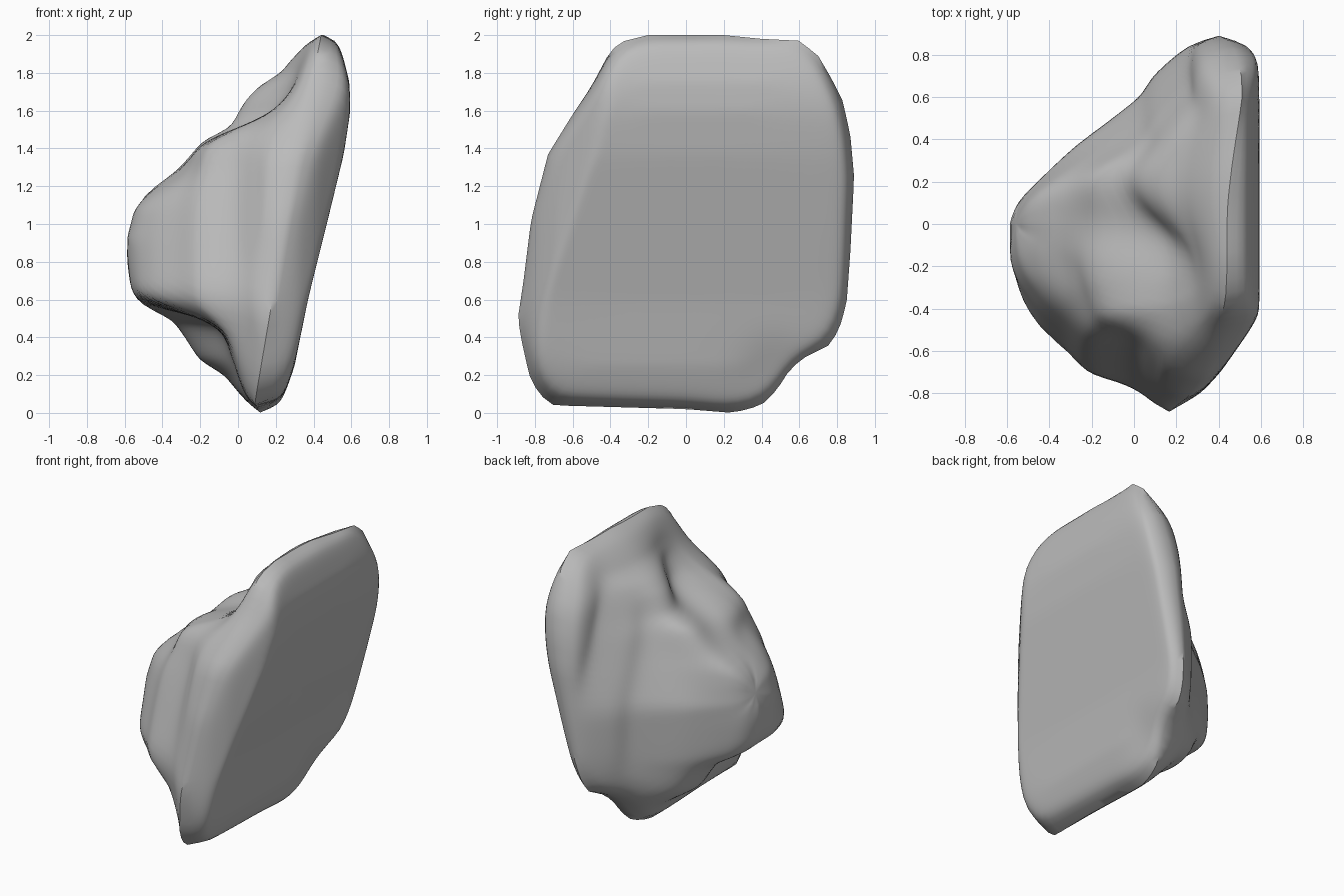
import bpy, bmesh, math
from mathutils import Vector

cube = bpy.data.objects.get("Cube")
if cube:
    bpy.data.objects.remove(cube, do_unlink=True)

# Outline of the broad flat face, as (y, z)
OUTLINE = [(-.2, 2), (.2, 2), (.4, 1.98), (.6, 1.97), (.7, 1.89), (.77, 1.77), (.83, 1.65),
           (.87, 1.47), (.89, 1.25), (.87, .85), (.85, .58), (.81, .44), (.76, .36), (.62, .29),
           (.55, .23), (.48, .12), (.4, .04), (.25, 0), (0, .02), (-.7, .04), (-.78, .1),
           (-.83, .2), (-.87, .38), (-.89, .5), (-.86, .7), (-.82, 1.02), (-.73, 1.37),
           (-.6, 1.58), (-.5, 1.73), (-.42, 1.88), (-.36, 1.96)]
# Flat face: x by height, and its rounded front margin by depth
FACE = [(0, .22), (.1, .25), (.25, .3), (.6, .37), (1, .47), (1.37, .56), (1.6, .595), (1.75, .59), (2, .53)]
MARGIN = [(-.89, .19), (-.8, .32), (-.7, .41), (-.6, .48), (-.5, .55), (-.42, .6)]
# Lumpy side: x by height in the back half and front half, and x by depth
BACK_HALF = [(0, .1), (.06, .04), (.2, -.06), (.28, -.2), (.4, -.28), (.5, -.36), (.55, -.5),
             (.65, -.57), (.8, -.6), (.92, -.6), (1.08, -.56), (1.18, -.49), (1.25, -.36),
             (1.45, -.2), (1.5, -.05), (1.65, .04), (1.73, .12), (1.8, .24), (1.95, .35), (2, .41)]
FRONT_HALF = [(0, .1), (.06, .05), (.25, 0), (.4, -.05), (.48, -.1), (.53, -.3), (.58, -.52),
              (.65, -.57), (.92, -.6), (1.08, -.54), (1.18, -.44), (1.3, -.28), (1.43, -.19),
              (1.5, -.03), (1.57, .18), (1.7, .3), (2, .41)]
BY_DEPTH = [(-.89, .1), (-.8, .03), (-.75, -.06), (-.72, -.2), (-.6, -.32), (-.5, -.45),
            (-.37, -.58), (-.2, -.72), (0, -.72), (.1, -.6), (.2, -.46), (.37, -.26), (.5, -.08),
            (.6, .05), (.7, .11), (.8, .2), (.89, .28)]
SEGMENTS, RINGS = 96, 36
CENTRE = Vector((0, 1))


def lerp_table(table, t):
    if t <= table[0][0]:
        return table[0][1]
    for (a, u), (b, v) in zip(table, table[1:]):
        if t <= b:
            return u + (v - u) * (t - a) / (b - a)
    return table[-1][1]


def ramp(t, a, b):
    t = min(1, max(0, (t - a) / (b - a)))
    return t * t * (3 - 2 * t)


def resample(points, count):
    pts = [Vector(p) for p in points]
    pairs = list(zip(pts, pts[1:] + pts[:1]))
    step = sum((b - a).length for a, b in pairs) / count
    out, pos, start = [], 0, 0
    for a, b in pairs:
        size = (b - a).length
        while pos < start + size and len(out) < count:
            out.append(a.lerp(b, (pos - start) / size))
            pos += step
        start += size
    return out


def rim_x(y, z):
    return .1 + .17 * z + .09 * ramp(y, 0, .8) - .02 * ramp(-y, .3, .8)


def flat_x(y, z):
    # Nearly plane, with a shallow dimple above the notch
    x = min(lerp_table(FACE, z), lerp_table(MARGIN, y))
    return x - .03 * math.exp(-((y - .45) ** 2 + (z - .22) ** 2) / .02)


def lumpy_x(y, z):
    # Stepped shelves in front, a taller lump behind, both narrowing upward
    w = ramp(y, -.35, .2)
    by_z = lerp_table(BACK_HALF, z) * w + lerp_table(FRONT_HALF, z) * (1 - w)
    if y < 0:
        narrowed = y - .35 * max(0, z - .65) * ramp(-y, 0, .35)
    else:
        narrowed = y + .42 * max(0, z - .95) * ramp(y, 0, .4)
    by_y = lerp_table(BY_DEPTH, narrowed)
    x = (by_z + by_y + math.hypot(by_z - by_y, .17)) / 2 - .035
    # Valley between the lump and the front shelf, and a fainter one below it
    along = y + .05 + .3 * (z - 1.57)
    x += .11 * math.exp(-(along / .15) ** 2 - ((z - 1.56) / .2) ** 2)
    return x + .04 * math.exp(-((y + .28) / .2) ** 2 - ((z - 1.25) / .1) ** 2)


def add_side(bm, rim, surface, power):
    rings = [rim]
    for r in range(RINGS - 1, 0, -1):
        s = (r / RINGS) ** .65
        fade = math.sqrt(1 - s ** power)
        ring = []
        for p in outline:
            y, z = CENTRE.lerp(p, s)
            x0 = rim_x(y, z)
            ring.append(bm.verts.new((x0 + (surface(y, z) - x0) * fade, y, z)))
        rings.append(ring)
    tip = bm.verts.new((surface(*CENTRE), *CENTRE))
    for i in range(SEGMENTS):
        j = (i + 1) % SEGMENTS
        for a, b in zip(rings, rings[1:]):
            bm.faces.new((a[i], a[j], b[j], b[i]))
        bm.faces.new((rings[-1][i], rings[-1][j], tip))


# Rock: two sides sharing one rim
outline = resample(OUTLINE, SEGMENTS)
bm = bmesh.new()
rim = [bm.verts.new((rim_x(*p), p.x, p.y)) for p in outline]
add_side(bm, rim, flat_x, 28)
add_side(bm, rim, lumpy_x, 14)
rim_set = set(rim)
inner = [v for v in bm.verts if v not in rim_set]
for _ in range(4):
    bmesh.ops.smooth_vert(bm, verts=inner, factor=.5, use_axis_x=True, use_axis_y=True, use_axis_z=True)
bmesh.ops.recalc_face_normals(bm, faces=bm.faces)

mesh = bpy.data.meshes.new("rock")
bm.to_mesh(mesh)
bm.free()
rock = bpy.data.objects.new("rock", mesh)
bpy.context.collection.objects.link(rock)

# Plain grey stone
stone = bpy.data.materials.new("stone grey")
stone.use_nodes = True
colour = (.5, .5, .5, 1)
stone.diffuse_color = colour
stone.node_tree.nodes["Principled BSDF"].inputs["Base Color"].default_value = colour
mesh.materials.append(stone)

bpy.ops.object.select_all(action='DESELECT')
rock.select_set(True)
bpy.context.view_layer.objects.active = rock
bpy.ops.object.shade_smooth_by_angle(angle=math.radians(50))
